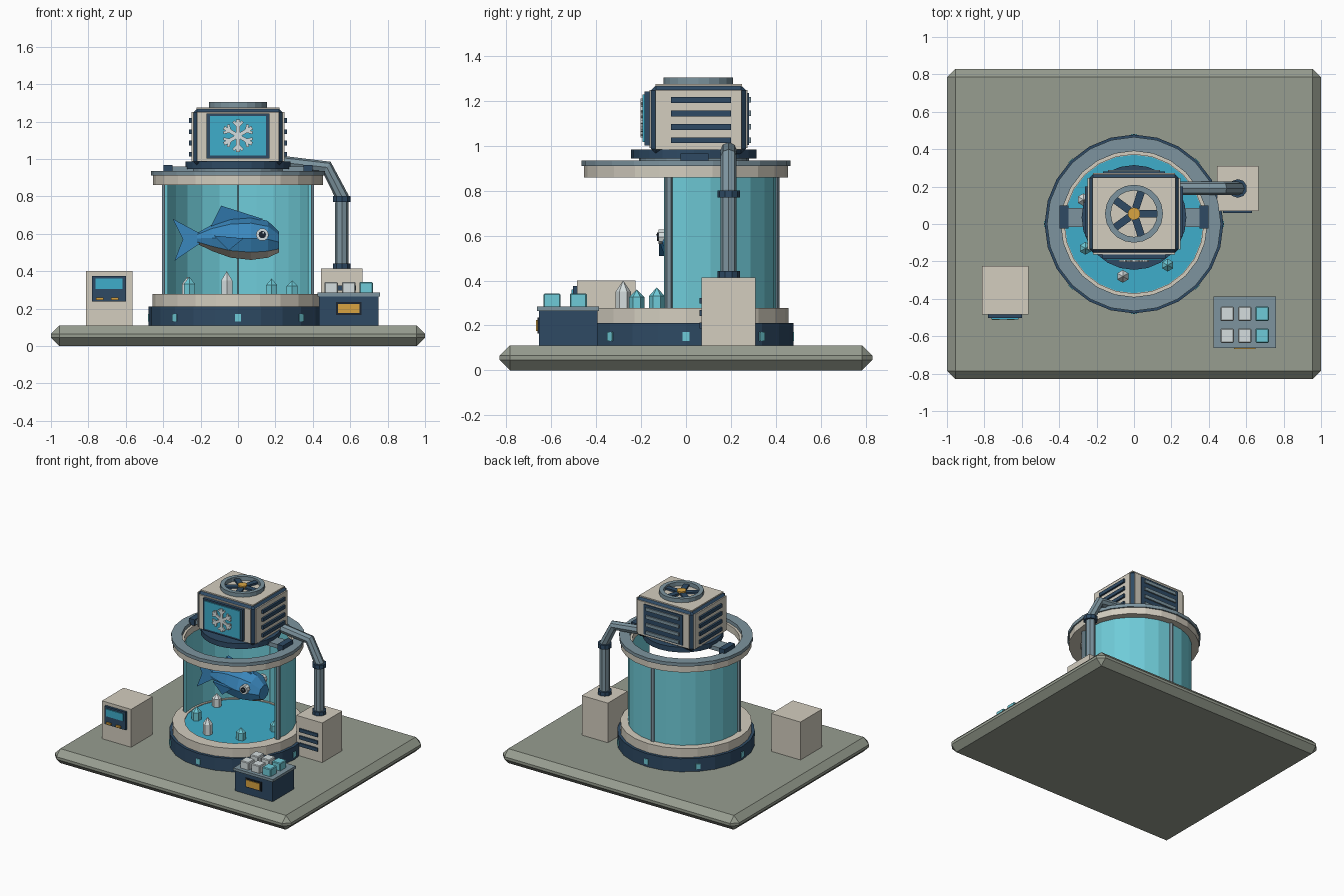
import bpy, bmesh, math
from math import sin, cos, pi, radians
from mathutils import Matrix, Vector

if "Cube" in bpy.data.objects:
    bpy.data.objects.remove(bpy.data.objects["Cube"])

def material(name, hexcode):
    m = bpy.data.materials.new(name)
    srgb = [int(hexcode[i:i + 2], 16) / 255 for i in (0, 2, 4)]
    m.diffuse_color = [c / 12.92 if c < 0.04 else ((c + 0.055) / 1.055) ** 2.4 for c in srgb] + [1]
    m.use_nodes = True
    m.node_tree.nodes["Principled BSDF"].inputs["Base Color"].default_value = m.diffuse_color
    return m

CREAM, NAVY = material("cream", "D3CDBF"), material("navy", "2E4A64")
SLATE, GLASS = material("slate", "7D949F"), material("glass", "6FCBD8")
WATER, STONE = material("water", "3FAECB"), material("stone", "979D90")
GOLD, ICE = material("gold", "D9A441"), material("ice", "D5DEDF")
BLUE, DEEP, BLACK = material("blue", "3A87BD"), material("deep_blue", "2F75A8"), material("black", "1C2530")

def finish(name, bm, *mats):
    bmesh.ops.recalc_face_normals(bm, faces=bm.faces)
    me = bpy.data.meshes.new(name)
    bm.to_mesh(me)
    bm.free()
    for m in mats:
        me.materials.append(m)
    ob = bpy.data.objects.new(name, me)
    bpy.context.collection.objects.link(ob)
    return ob

def box(name, x, y, z, mat, bevel=0, rot=0):
    """Box from (min, max) pairs, turned by rot about the z axis of the world."""
    bm = bmesh.new()
    bmesh.ops.create_cube(bm, size=1)
    for v in bm.verts:
        v.co = [(a + b) / 2 + c * (b - a) for (a, b), c in zip((x, y, z), v.co)]
    if bevel:
        bmesh.ops.bevel(bm, geom=bm.edges[:], offset=bevel, segments=1, affect='EDGES')
    bm.transform(Matrix.Rotation(rot, 4, 'Z'))
    return finish(name, bm, mat)

def cyl(name, r, z0, z1, mat, at=(0, 0), n=24, r2=None):
    bm = bmesh.new()
    bmesh.ops.create_cone(bm, cap_ends=True, segments=n, radius1=r, radius2=r if r2 is None else r2,
                          depth=z1 - z0, matrix=Matrix.Translation((*at, (z0 + z1) / 2)))
    return finish(name, bm, mat)

def ring(name, ri, ro, z0, z1, mat, at=(0, 0), n=24, a0=0, a1=360):
    """Ring, or an arc of one with closed ends."""
    bm = bmesh.new()
    full = a1 - a0 == 360
    secs = []
    for i in range(n if full else n + 1):
        a = radians(a0 + (a1 - a0) * i / n)
        secs.append([bm.verts.new((at[0] + r * cos(a), at[1] + r * sin(a), z))
                     for r, z in ((ri, z0), (ro, z0), (ro, z1), (ri, z1))])
    for s, t in zip(secs, secs[1:] + secs[:1] if full else secs[1:]):
        for j in range(4):
            k = (j + 1) % 4
            bm.faces.new((s[j], s[k], t[k], t[j]))
    if not full:
        bm.faces.new(secs[0])
        bm.faces.new(secs[-1])
    return finish(name, bm, mat)

def plate(name, pts, y0, y1, mat):
    """Outline in x and z, pushed from y0 to y1."""
    bm = bmesh.new()
    f = bm.faces.new([bm.verts.new((x, y0, z)) for x, z in pts])
    g = bmesh.ops.extrude_face_region(bm, geom=[f])["geom"]
    bmesh.ops.translate(bm, verts=[e for e in g if isinstance(e, bmesh.types.BMVert)], vec=(0, y1 - y0, 0))
    return finish(name, bm, mat)

# Ground plate
box("ground_plate", (-1, 1), (-.83, .83), (0, .11), STONE, .045)

# Tank base, floor and rims
cyl("tank_base", .478, .11, .21, NAVY)
ring("lower_rim", .37, .457, .21, .278, CREAM)
cyl("tank_floor", .375, .2, .272, WATER)
for i in range(8):
    box("base_light", (.465, .482), (-.016, .016), (.13, .17), GLASS, rot=i * pi / 4)
ring("upper_rim", .372, .455, .86, .91, CREAM)
ring("upper_rim_cap", .39, .465, .91, .936, SLATE)

# Glass wall, open at the front, with posts
ring("glass_wall", .385, .403, .275, .865, GLASS, n=14, a0=-14, a1=194)
for a in (-11, 90, 191):
    cyl("glass_post", .017, .275, .865, SLATE, (.4 * cos(radians(a)), .4 * sin(radians(a))), n=6)

# Crystals on the floor
for x, y, top, mat in ((-.26, -.13, .37, GLASS), (-.06, -.28, .4, ICE), (.18, -.22, .36, GLASS),
                       (.29, .03, .35, GLASS), (-.27, .13, .37, ICE)):
    mid = .27 + (top - .27) * .62
    cyl("crystal", .034, .27, mid, mat, (x, y), 6)
    cyl("crystal_tip", .034, mid, top, mat, (x, y), 6, 0)

# Fish body: eight-sided sections of x, centre z, half height, half width
bm = bmesh.new()
secs = []
for x, z, h, w in ((-.22, .575, .028, .02), (-.14, .578, .07, .06), (-.04, .577, .105, .1),
                   (.07, .575, .115, .12), (.16, .57, .098, .105), (.22, .555, .055, .06)):
    secs.append([bm.verts.new((x, w * cos(a), z + h * sin(a)))
                 for a in [radians(d) for d in (-90, -40, 0, 45, 90, 135, 180, 220)]])
for s, t in zip(secs, secs[1:]):
    for j in range(8):
        k = (j + 1) % 8
        bm.faces.new((s[j], s[k], t[k], t[j])).material_index = 1 if j in (0, 7) else 0
bm.faces.new(secs[0])
bm.faces.new(secs[-1])
finish("fish_body", bm, BLUE, CREAM)

# Fish fins and eyes
plate("fish_tail", [(-.2, .6), (-.35, .68), (-.295, .57), (-.34, .455), (-.2, .55)], -.014, .014, BLUE)
plate("fish_dorsal_fin", [(-.15, .63), (-.09, .75), (.13, .68), (.05, .64)], -.014, .014, DEEP)
for s in (-1, 1):
    plate("fish_side_fin", [(.03, .575), (-.13, .59), (-.05, .51)], s * .095, s * .12, DEEP)
    for name, r, y0, y1, mat in (("fish_eye", .034, .07, .122, ICE), ("fish_pupil", .02, .12, .13, BLACK)):
        plate(name, [(.13 + r * cos(i * pi / 5), .595 + r * sin(i * pi / 5)) for i in range(10)],
              s * y0, s * y1, mat)
    plate("eye_glint", [(.131, .6), (.139, .6), (.139, .608), (.131, .608)], s * .128, s * .134, ICE)

# Cooling head carried on the rim
CY = .055
cyl("head_turntable", .28, .945, .985, NAVY, (0, .035))
cyl("head_turntable_neck", .245, .93, .95, SLATE, (0, .035))
for s in (-1, 1):
    box("support_arm", sorted((s * .2, s * .36)), (-.015, .085), (.93, .96), SLATE)
    box("arm_clamp", sorted((s * .35, s * .397)), (-.025, .1), (.92, .967), NAVY)
box("head_core", (-.24, .24), (-.155, .267), (.965, 1.27), NAVY, .022)
box("head_top_panel", (-.222, .222), (-.137, .249), (1.25, 1.275), CREAM)
box("head_front_panel", (-.218, .218), (-.163, -.14), (.99, 1.25), CREAM)
box("head_back_panel", (-.218, .218), (.25, .273), (.99, 1.25), CREAM)
box("back_grille", (-.165, .165), (.26, .28), (1.005, 1.235), NAVY)
for s in (-1, 1):
    box("head_side_panel", sorted((s * .22, s * .248)), (-.135, .247), (.985, 1.25), CREAM)
for z in (1.025, 1.085, 1.145, 1.205):
    box("back_slat", (-.14, .14), (.27, .29), (z - .012, z + .012), SLATE)
    for s in (-1, 1):
        box("side_slat", sorted((s * .24, s * .262)), (-.067, .2), (z - .013, z + .013), NAVY)

# Screen with six-armed frost mark
box("screen_frame", (-.168, .168), (-.186, -.16), (1.002, 1.243), NAVY)
box("screen", (-.15, .15), (-.193, -.18), (1.018, 1.23), WATER)

def bar(start, ang, length, w):
    d, n = Vector((cos(ang), sin(ang))), Vector((-sin(ang), cos(ang))) * w / 2
    s = Vector(start)
    plate("frost_mark", [s + n, s - n, s + d * length - n, s + d * length + n], -.203, -.19, ICE)

for i in range(6):
    a = pi / 2 + i * pi / 3
    bar((0, 1.124), a, .087, .02)
    for s in (-1, 1):
        bar((.05 * cos(a), 1.124 + .05 * sin(a)), a + s * pi / 4, .036, .015)

# Fan on top
ring("fan_ring", .124, .155, 1.27, 1.305, SLATE, (0, CY), 20)
cyl("fan_hub", .034, 1.27, 1.302, GOLD, (0, CY), 10)
for i in range(5):
    blade = box("fan_blade", (.03, .128), (-.02, .02), (1.278, 1.292), NAVY, rot=i * 2 * pi / 5)
    blade.location.y = CY

# Pipe from head to pump
curve = bpy.data.curves.new("pipe", 'CURVE')
curve.dimensions = '3D'
curve.bevel_depth, curve.bevel_resolution, curve.use_fill_caps = .036, 2, True
sp = curve.splines.new('POLY')
path = [(.2, .19, .985), (.475, .19, .955), (.555, .19, .8), (.555, .19, .4)]
sp.points.add(len(path) - 1)
for p, co in zip(sp.points, path):
    p.co = (*co, 1)
sp.use_smooth = False
pipe = bpy.data.objects.new("pipe", curve)
bpy.context.collection.objects.link(pipe)
curve.materials.append(SLATE)
bpy.context.view_layer.objects.active = pipe
pipe.select_set(True)
bpy.ops.object.convert(target='MESH')
for z in (.41, .77):
    cyl("pipe_collar", .05, z, z + .032, NAVY, (.555, .19), 10)

# Pump box
box("pump_box", (.445, .665), (.07, .31), (.11, .413), CREAM)
for z in (.2, .255, .31):
    box("pump_vent", (.475, .63), (.06, .075), (z - .013, z + .013), NAVY)

# Control box
box("control_box", (-.812, -.565), (-.485, -.225), (.11, .4), CREAM)
box("control_panel", (-.78, -.6), (-.503, -.48), (.238, .375), NAVY)
box("control_screen", (-.762, -.618), (-.51, -.5), (.305, .36), WATER)
for x in (-.74, -.66):
    box("control_button", (x - .02, x + .02), (-.513, -.5), (.245, .26), GOLD)

# Ice crate
box("crate", (.432, .752), (-.655, -.395), (.11, .27), NAVY)
box("crate_lid", (.424, .76), (-.663, -.387), (.265, .285), SLATE)
box("crate_label_frame", (.525, .66), (-.662, -.65), (.165, .235), BLACK)
box("crate_label", (.535, .65), (-.668, -.655), (.175, .225), GOLD)
for i, x in enumerate((.498, .592, .685)):
    for y in (-.48, -.597):
        box("ice_cube", (x - .036, x + .036), (y - .038, y + .038), (.28, .342), GLASS if i == 2 else ICE, .005)
